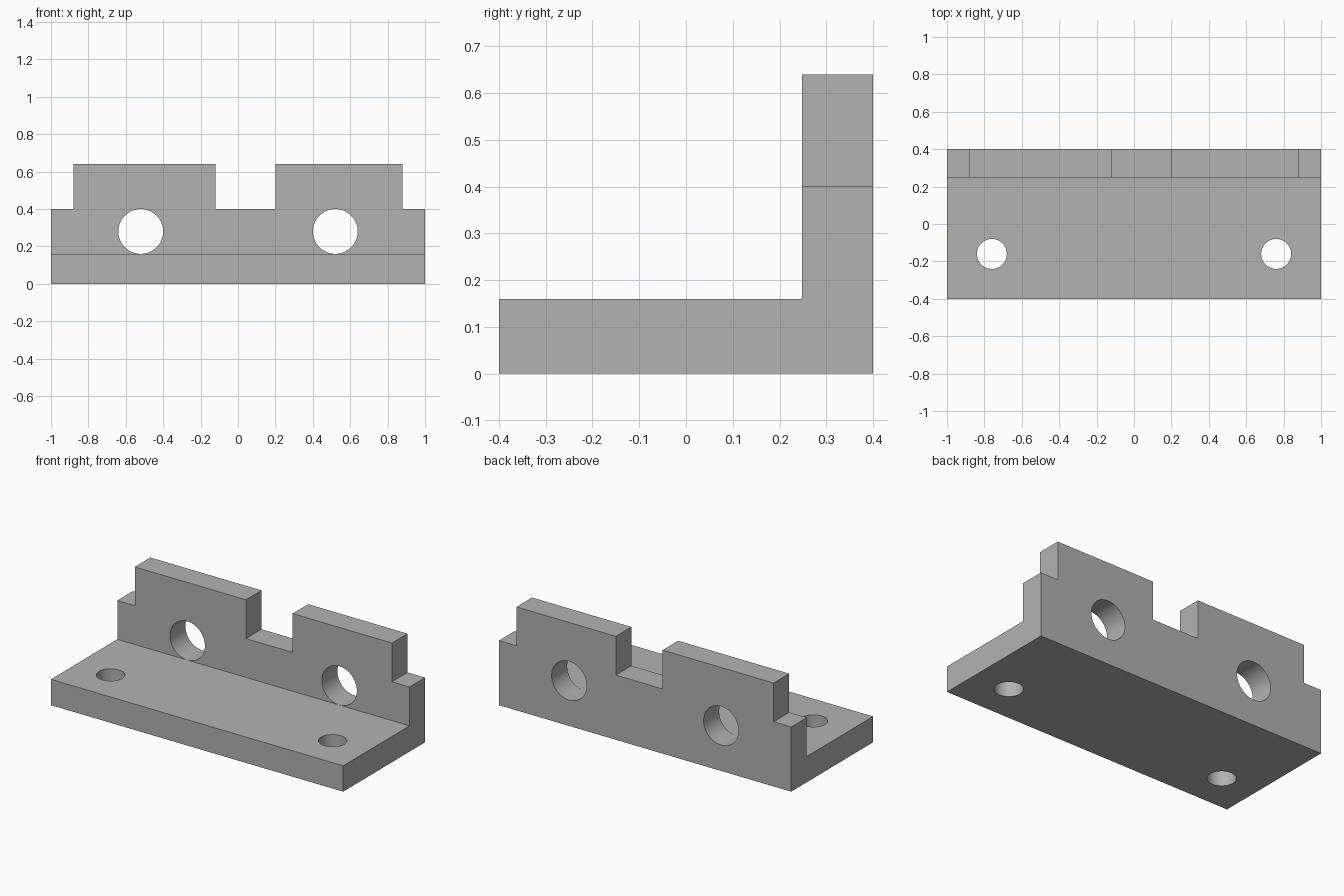
import bpy
import bmesh
from math import radians
from mathutils import Matrix, Vector

default = bpy.data.objects.get("Cube")
if default:
    bpy.data.objects.remove(default, do_unlink=True)

HALF_LEN, HALF_DEPTH = 1.0, 0.4
WALL_FRONT = 0.248
BASE_TOP, SHOULDER, WALL_TOP = 0.16, 0.4, 0.64

grey = bpy.data.materials.new("plain grey")
grey.use_nodes = True
grey.diffuse_color = (0.448, 0.448, 0.448, 1)
grey.node_tree.nodes["Principled BSDF"].inputs["Base Color"].default_value = grey.diffuse_color


def make_object(name, bm):
    bmesh.ops.recalc_face_normals(bm, faces=bm.faces)
    mesh = bpy.data.meshes.new(name)
    bm.to_mesh(mesh)
    bm.free()
    mesh.materials.append(grey)
    obj = bpy.data.objects.new(name, mesh)
    bpy.context.collection.objects.link(obj)
    return obj


def extrude_profile(name, points, offset):
    bm = bmesh.new()
    face = bm.faces.new([bm.verts.new(p) for p in points])
    result = bmesh.ops.extrude_face_region(bm, geom=[face])
    verts = [v for v in result["geom"] if isinstance(v, bmesh.types.BMVert)]
    bmesh.ops.translate(bm, verts=verts, vec=Vector(offset))
    return make_object(name, bm)


def cylinder(name, radius, depth, location, rotation=Matrix()):
    bm = bmesh.new()
    bmesh.ops.create_cone(bm, cap_ends=True, segments=64, radius1=radius, radius2=radius,
                          depth=depth, matrix=Matrix.Translation(location) @ rotation)
    return make_object(name, bm)


def cut(target, cutter):
    cutter.hide_render = True
    mod = target.modifiers.new(cutter.name, "BOOLEAN")
    mod.operation = "DIFFERENCE"
    mod.solver = "EXACT"
    mod.object = cutter
    bpy.context.view_layer.objects.active = target
    bpy.ops.object.modifier_apply(modifier=mod.name)
    bpy.data.objects.remove(cutter, do_unlink=True)


# L-shaped bracket body: base plate and upright wall in one piece
profile = [(-HALF_DEPTH, 0), (HALF_DEPTH, 0), (HALF_DEPTH, WALL_TOP),
           (WALL_FRONT, WALL_TOP), (WALL_FRONT, BASE_TOP), (-HALF_DEPTH, BASE_TOP)]
bracket = extrude_profile("angle_bracket", [(-HALF_LEN, y, z) for y, z in profile],
                          (2 * HALF_LEN, 0, 0))

# Notches in the upper edge: two end shoulders and an off-centre gap
for x0, x1 in [(-1.1, -0.88), (-0.12, 0.2), (0.88, 1.1)]:
    corners = [(x0, SHOULDER), (x1, SHOULDER), (x1, 0.8), (x0, 0.8)]
    cut(bracket, extrude_profile("notch_cutter", [(x, 0.1, z) for x, z in corners], (0, 0.4, 0)))

# Large holes through the wall and small bolt holes through the base
upright = Matrix.Rotation(radians(90), 4, "X")
for side in (-1, 1):
    cut(bracket, cylinder("wall_hole_cutter", 0.1198, 0.4, (side * 0.52, 0.32, 0.28), upright))
    cut(bracket, cylinder("bolt_hole_cutter", 0.08, 0.4, (side * 0.76, -0.16, 0.08)))

# Smooth bores, sharp edges
bpy.ops.object.select_all(action="DESELECT")
bracket.select_set(True)
bpy.context.view_layer.objects.active = bracket
bpy.ops.object.shade_smooth_by_angle(angle=radians(30))
